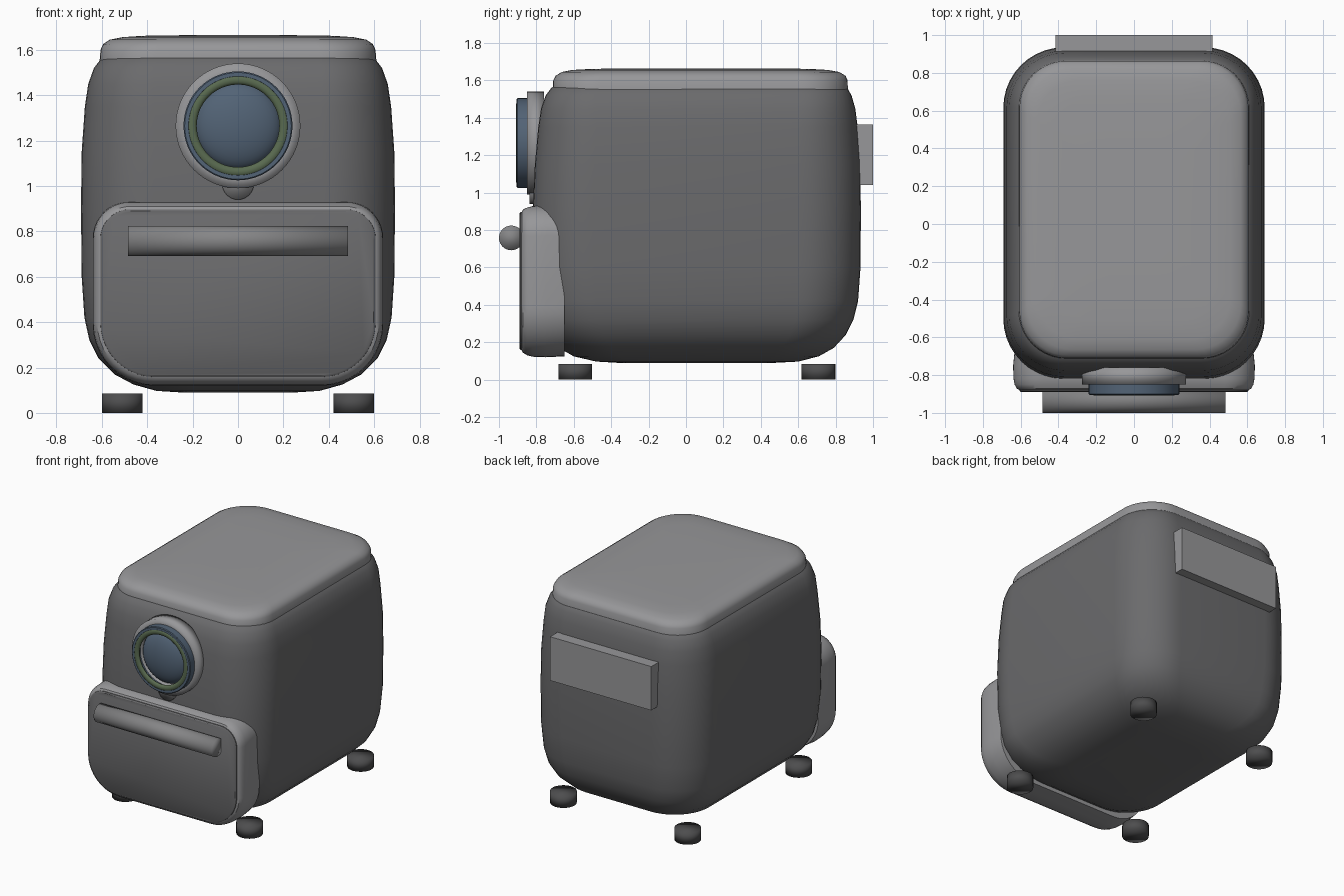
import bpy, bmesh
from math import sin, cos, pi, radians
from mathutils import Matrix

if "Cube" in bpy.data.objects:
    bpy.data.objects.remove(bpy.data.objects["Cube"])


def colour(name, rgb):
    m = bpy.data.materials.new(name)
    m.diffuse_color = (*rgb, 1)
    m.use_nodes = True
    m.node_tree.nodes["Principled BSDF"].inputs["Base Color"].default_value = m.diffuse_color
    return m


dark = colour("body_grey", (0.145, 0.145, 0.15))
light = colour("trim_grey", (0.31, 0.31, 0.32))
mid = colour("handle_grey", (0.235, 0.235, 0.24))
rubber = colour("foot_grey", (0.075, 0.075, 0.077))
blue = colour("lens_blue", (0.085, 0.125, 0.18))
green = colour("ring_green", (0.10, 0.145, 0.08))


def finish(name, bm, mat, angle=35):
    bmesh.ops.recalc_face_normals(bm, faces=bm.faces)
    me = bpy.data.meshes.new(name)
    bm.to_mesh(me)
    bm.free()
    ob = bpy.data.objects.new(name, me)
    bpy.context.collection.objects.link(ob)
    me.materials.append(mat)
    bpy.ops.object.select_all(action='DESELECT')
    ob.select_set(True)
    bpy.context.view_layer.objects.active = ob
    bpy.ops.object.shade_smooth_by_angle(angle=radians(angle))
    return ob


def rounded_rect(hx, v0, v1, r_low, r_high, n=10):
    pts = []
    for sx, v, r, start in ((1, v1 - r_high, r_high, 0), (-1, v1 - r_high, r_high, 90),
                            (-1, v0 + r_low, r_low, 180), (1, v0 + r_low, r_low, 270)):
        for i in range(n + 1):
            a = radians(start + 90 * i / n)
            pts.append((sx * (hx - r) + r * cos(a), v + r * sin(a)))
    return pts


def loft(name, rings, place, mat, angle=35):
    bm = bmesh.new()
    loops = [[bm.verts.new(place(u, v, w)) for u, v in pts] for w, pts in rings]
    for a, b in zip(loops, loops[1:]):
        for i in range(len(a)):
            j = (i + 1) % len(a)
            bm.faces.new((a[i], a[j], b[j], b[i]))
    bm.faces.new(loops[0])
    bm.faces.new(loops[-1])
    return finish(name, bm, mat, angle)


def lathe_y(name, profile, z, mat, closed=False, angle=35, n=64):
    """Spin (radius, y) points around a front-facing axis at height z."""
    bm = bmesh.new()
    vs = [bm.verts.new((r, y, z)) for r, y in profile]
    edges = [bm.edges.new(p) for p in zip(vs, vs[1:])]
    if closed:
        edges.append(bm.edges.new((vs[-1], vs[0])))
    bmesh.ops.spin(bm, geom=vs + edges, cent=(0, 0, z), axis=(0, 1, 0),
                   angle=2 * pi, steps=n, use_merge=True)
    bmesh.ops.remove_doubles(bm, verts=bm.verts, dist=1e-5)
    return finish(name, bm, mat, angle)


def cylinder(name, r, depth, loc, axis, mat, n=32):
    bm = bmesh.new()
    rot = {'X': Matrix.Rotation(pi / 2, 4, 'Y'), 'Y': Matrix.Rotation(pi / 2, 4, 'X'),
           'Z': Matrix.Identity(4)}[axis]
    bmesh.ops.create_cone(bm, cap_ends=True, segments=n, radius1=r, radius2=r,
                          depth=depth, matrix=Matrix.Translation(loc) @ rot)
    return finish(name, bm, mat, 180)


def box(name, size, loc, mat):
    bm = bmesh.new()
    bmesh.ops.create_cube(bm, size=1, matrix=Matrix.Translation(loc) @ Matrix.Diagonal((*size, 1)))
    return finish(name, bm, mat)


def upright(u, v, w):
    return (u, v, w)


def facing(u, v, w):
    return (u, w, v)


# Main body: soft barrel box (z, half width, front y, back y, corner radius)
body = [(0.09, 0.25, -0.36, 0.47, 0.14), (0.097, 0.36, -0.48, 0.60, 0.20),
        (0.125, 0.46, -0.60, 0.71, 0.25), (0.17, 0.545, -0.68, 0.79, 0.28),
        (0.24, 0.615, -0.74, 0.855, 0.30), (0.32, 0.655, -0.78, 0.895, 0.31),
        (0.42, 0.677, -0.80, 0.92, 0.32), (0.60, 0.689, -0.815, 0.933, 0.32),
        (0.90, 0.692, -0.82, 0.935, 0.32), (1.15, 0.689, -0.808, 0.932, 0.32),
        (1.35, 0.675, -0.79, 0.918, 0.31), (1.45, 0.66, -0.775, 0.905, 0.29),
        (1.52, 0.635, -0.75, 0.885, 0.27), (1.56, 0.604, -0.72, 0.862, 0.25),
        (1.59, 0.55, -0.66, 0.81, 0.22)]
loft("body", [(z, rounded_rect(hx, y0, y1, r, r)) for z, hx, y0, y1, r in body], upright, dark)

# Lid: domed cap, lower edge dropping slightly towards the back
lid = [(1.555, 0.61, -0.712, 0.866, 0.25), (1.60, 0.606, -0.71, 0.864, 0.25),
       (1.625, 0.595, -0.697, 0.853, 0.25), (1.645, 0.565, -0.665, 0.82, 0.24),
       (1.656, 0.51, -0.61, 0.76, 0.22), (1.662, 0.42, -0.50, 0.66, 0.18),
       (1.665, 0.22, -0.25, 0.40, 0.10)]
ob = loft("lid", [(z, rounded_rect(hx, y0, y1, r, r)) for z, hx, y0, y1, r in lid], upright, light)
for v in ob.data.vertices:
    if v.co.z < 1.57:
        v.co.z -= 0.025 * (v.co.y + 0.71) / 1.58

# Drawer surround and inset front panel (y, half width, bottom z, top z, radii)
surround = [(-0.65, 0.63, 0.125, 0.92, 0.27, 0.15), (-0.75, 0.64, 0.12, 0.93, 0.27, 0.16),
            (-0.82, 0.638, 0.123, 0.928, 0.27, 0.16), (-0.85, 0.632, 0.131, 0.92, 0.26, 0.15),
            (-0.872, 0.62, 0.145, 0.91, 0.25, 0.145), (-0.882, 0.60, 0.165, 0.89, 0.24, 0.13)]
loft("drawer_surround", [(y, rounded_rect(*p)) for y, *p in surround], facing, light)
panel = [(-0.865, 0.608, 0.158, 0.897, 0.24, 0.13), (-0.884, 0.606, 0.158, 0.897, 0.24, 0.13),
         (-0.89, 0.598, 0.166, 0.889, 0.235, 0.125)]
loft("drawer_panel", [(y, rounded_rect(*p)) for y, *p in panel], facing, dark)

# Drawer handle with two posts
cylinder("handle_bar", 0.066, 0.97, (0, -0.934, 0.758), 'X', mid)
for side in (-1, 1):
    box("handle_post", (0.06, 0.07, 0.06), (side * 0.395, -0.895, 0.775), mid)

# Dial: backing disc, blue bezel, green ring and domed glass
DZ = 1.265
lathe_y("dial_backing", [(0.275, -0.76), (0.275, -0.85), (0.20, -0.85), (0.20, -0.76)],
        DZ, light, True, 180)
lathe_y("dial_bezel", [(0.24, -0.84), (0.24, -0.90), (0.235, -0.905), (0.218, -0.905),
                       (0.205, -0.84)], DZ, blue, True)
lathe_y("dial_green_ring", [(0.203 + 0.021 * cos(i * pi / 6), -0.894 + 0.015 * sin(i * pi / 6))
                            for i in range(12)], DZ, green, True)
lathe_y("dial_glass", [(0, -0.908)] + [(0.192 * sin(i * pi / 20), -0.828 - 0.08 * cos(i * pi / 20))
                                      for i in range(1, 11)], DZ, blue)

# Small button tucked under the dial
cylinder("dial_button", 0.07, 0.08, (0, -0.797, 1.01), 'Y', mid)

# Rear vent block
box("rear_vent", (0.83, 0.12, 0.325), (0, 0.94, 1.203), light)

# Feet
for x in (-0.51, 0.51):
    for y in (-0.592, 0.708):
        cylinder("foot", 0.09, 0.085, (x, y, 0.0425), 'Z', rubber)
